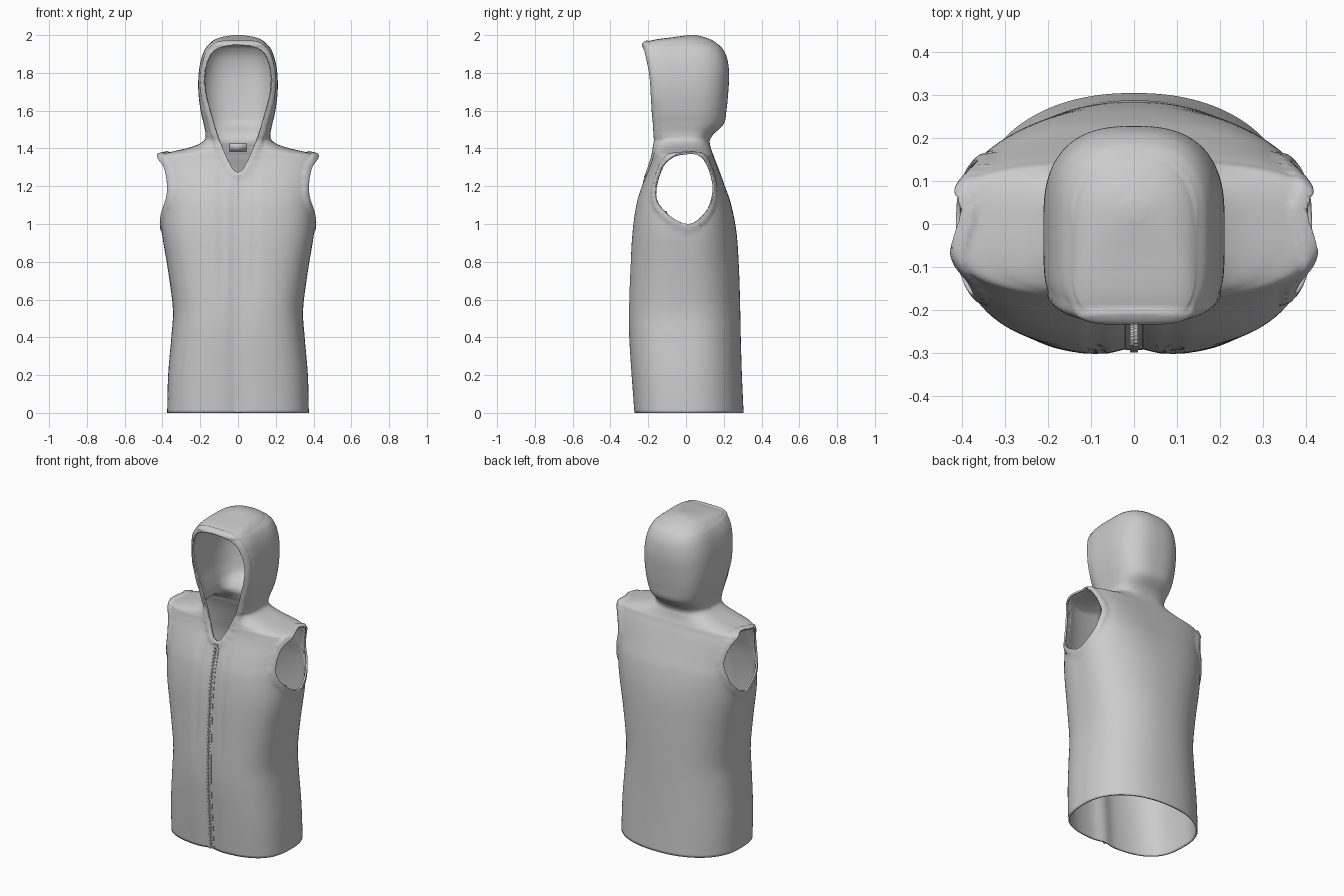
import bpy, bmesh, math
from mathutils import Vector, kdtree
from mathutils.bvhtree import BVHTree

if "Cube" in bpy.data.objects:
    bpy.data.objects.remove(bpy.data.objects["Cube"])

# Horizontal sections: z, half width, front y, back y, front squareness, back squareness
ROWS = [
    (0.00, .375, -.275, .305, 3.0, 2.2), (0.20, .370, -.290, .296, 3.0, 2.2),
    (0.40, .353, -.303, .290, 3.0, 2.2), (0.55, .345, -.305, .287, 3.0, 2.2),
    (0.75, .370, -.298, .281, 3.0, 2.2), (0.95, .402, -.286, .268, 3.0, 2.3),
    (1.10, .410, -.265, .240, 3.0, 2.6), (1.20, .418, -.235, .206, 3.0, 2.8),
    (1.30, .432, -.195, .170, 3.0, 3.0), (1.345, .434, -.180, .152, 3.0, 3.0),
    (1.368, .415, -.175, .144, 3.0, 3.0), (1.385, .340, -.172, .137, 3.0, 2.8),
    (1.41, .240, -.170, .130, 3.0, 2.6), (1.44, .182, -.168, .126, 3.5, 2.5),
    (1.475, .172, -.170, .145, 4.5, 2.5), (1.53, .182, -.174, .200, 5.0, 2.5),
    (1.60, .198, -.181, .214, 5.5, 2.6), (1.70, .210, -.191, .224, 6.0, 2.6),
    (1.80, .208, -.203, .228, 6.0, 2.6), (1.88, .193, -.214, .217, 6.0, 2.6),
    (1.93, .172, -.222, .192, 5.0, 2.6), (1.955, .150, -.222, .165, 5.0, 2.5),
    (1.975, .125, -.170, .135, 4.0, 2.4), (1.99, .085, -.060, .095, 3.0, 2.2),
    (2.00, .025, .010, .055, 2.0, 2.0)]
ARMHOLE = [(.01, 1.0), (-.05, 1.02), (-.11, 1.065), (-.155, 1.13), (-.153, 1.21),
           (-.12, 1.305), (-.07, 1.352), (-.02, 1.368), (.06, 1.368), (.11, 1.315),
           (.14, 1.22), (.14, 1.16), (.115, 1.08), (.06, 1.02)]
HALF_FACE = [(.025, 1.285), (.08, 1.4), (.116, 1.5), (.145, 1.6), (.168, 1.69), (.175, 1.77),
             (.165, 1.84), (.14, 1.9), (.1, 1.932), (.05, 1.945)]
FACE = HALF_FACE + [(-x, z) for x, z in reversed(HALF_FACE)]
N, STEPS = 128, 8


def spline(pts, steps, closed):
    """Catmull-Rom through tuples of any length."""
    n, out = len(pts), []
    for i in range(n if closed else n - 1):
        q = [pts[k % n] if closed else pts[min(max(k, 0), n - 1)] for k in range(i - 1, i + 3)]
        for s in range(steps):
            t = s / steps
            out.append(tuple(.5 * (2 * b + (c - a) * t + (2 * a - 5 * b + 4 * c - d) * t * t
                                   + (3 * b - a - 3 * c + d) * t ** 3) for a, b, c, d in zip(*q)))
    return out if closed else out + [pts[-1]]


def smooth(t):
    t = min(max(t, 0), 1)
    return t * t * (3 - 2 * t)


def finish(bm, name, angle=40):
    me = bpy.data.meshes.new(name)
    bm.to_mesh(me)
    bm.free()
    ob = bpy.data.objects.new(name, me)
    bpy.context.collection.objects.link(ob)
    bpy.ops.object.select_all(action='DESELECT')
    ob.select_set(True)
    bpy.context.view_layer.objects.active = ob
    bpy.ops.object.shade_smooth_by_angle(angle=math.radians(angle))
    return ob


def cut_hole(bm, poly, to3d, keep):
    """Clip a convex outline out of the cloth, seen along one axis."""
    mid = sum((to3d(*p) for p in poly), Vector()) / len(poly)
    axis = to3d(1, 0).cross(to3d(0, 1))
    faces = [f for f in bm.faces if keep(f.calc_center_median())]
    for p, q in zip(poly, poly[1:] + poly[:1]):
        a, b = to3d(*p), to3d(*q)
        no = (b - a).cross(axis).normalized()
        if no.dot(mid - a) > 0:
            no = -no
        geom = set(faces)
        for f in faces:
            geom.update(f.edges)
            geom.update(f.verts)
        res = bmesh.ops.bisect_plane(bm, geom=list(geom), dist=1e-5, plane_co=a, plane_no=no)
        faces = [f for f in res['geom'] if isinstance(f, bmesh.types.BMFace)
                 and (f.calc_center_median() - a).dot(no) < 0]
    bmesh.ops.delete(bm, geom=faces, context='FACES')


# Vest body and hood in one continuous loft
bm = bmesh.new()
rings = []
for z, hx, yf, yb, nf, nb in spline(ROWS, STEPS, False):
    yc = (yf + yb) / 2 if z > 1.96 else .01
    ring = []
    for j in range(N):
        a = math.tau * (j + .5) / N
        c, s = math.cos(a), math.sin(a)
        n = nf if s < 0 else nb
        r = (abs(c) ** n + abs(s) ** n) ** (-1 / n)
        x, y = hx * r * c, yc + r * s * (yb - yc if s > 0 else yc - yf)
        if s < 0:  # sunken zip line and placket folds
            y += .016 * math.exp(-(x / .05) ** 2) * smooth((1.32 - z) / .2)
            fold = smooth((z - .4) / .4) * smooth((1.36 - z) / .15)
            y += .008 * fold * math.exp(-((abs(x) - .085) / .014) ** 2)
        ring.append(bm.verts.new((x, y, z)))
    rings.append(ring)
for lo, hi in zip(rings, rings[1:]):
    for j in range(N):
        k = (j + 1) % N
        bm.faces.new((lo[j], lo[k], hi[k], hi[j]))
bm.faces.new(rings[-1])

# Zip path measured on the closed cloth
bvh = BVHTree.FromBMesh(bm)


def front_y(z):
    return bvh.ray_cast(Vector((.001, -1, z)), Vector((0, 1, 0)))[0].y


def back_y(z):
    return bvh.ray_cast(Vector((.001, 1, z)), Vector((0, -1, 0)))[0].y


zip_path = [(z, front_y(z)) for z in (.004 + 1.25 * i / 120 for i in range(121))]
label_y = [(z, back_y(z) - .017) for z in (1.385, 1.425)]

# Arm and face openings
arm = spline(ARMHOLE, 3, True)
for side in (1, -1):
    cut_hole(bm, arm, lambda u, v: Vector((0, u, v)), lambda c: c.x * side > .25 and c.z > .9)
cut_hole(bm, spline(FACE, 2, True), lambda u, v: Vector((u, 0, v)),
         lambda c: c.y < -.08 and c.z > 1.2)
bmesh.ops.remove_doubles(bm, verts=bm.verts, dist=.0015)

# Raised hem band round every opening
bm.normal_update()
edge = [v.co.copy() for v in bm.verts if v.is_boundary and v.co.z > .02]
kd = kdtree.KDTree(len(edge))
for i, co in enumerate(edge):
    kd.insert(co, i)
kd.balance()
moves = []
for v in bm.verts:
    d = kd.find(v.co)[2]
    if d < .04:
        moves.append((v, v.normal * .008 * smooth((.04 - d) / .012)))
for v, m in moves:
    v.co += m
vest = finish(bm, "hooded_vest", 60)
mod = vest.modifiers.new("cloth", 'SOLIDIFY')
mod.thickness = .01
mod.offset = -1


def box(bm, size, at):
    m = bmesh.ops.create_cube(bm, size=1)['verts']
    for v in m:
        v.co = Vector(a * b for a, b in zip(v.co, size)) + Vector(at)


# Zip tape
bm = bmesh.new()
prev = None
for z, y in zip_path:
    row = [bm.verts.new((x, y + dy, z)) for x, dy in
           ((-.022, .004), (-.02, -.004), (-.006, -.004), (.006, -.004), (.02, -.004), (.022, .004))]
    if prev:
        for i in range(5):
            bm.faces.new((prev[i], prev[i + 1], row[i + 1], row[i]))
    prev = row
finish(bm, "zip_tape")

# Interlocking zip teeth
bm = bmesh.new()
for i, (z, y) in enumerate(zip_path):
    box(bm, (.011, .007, .006), ((.004 if i % 2 else -.004), y - .006, z))
finish(bm, "zip_teeth", 30)

# Zip slider with pull tab
bm = bmesh.new()
z, y = zip_path[-1]
box(bm, (.026, .014, .03), (0, y - .006, z - .012))
box(bm, (.012, .005, .05), (0, y - .016, z - .045))
finish(bm, "zip_slider", 30)

# Plain label inside the back of the neck
bm = bmesh.new()
lo, hi = [[bm.verts.new((x, y, z)) for x in (-.045, .045)] for z, y in label_y]
bm.faces.new((lo[0], lo[1], hi[1], hi[0]))
label = finish(bm, "neck_label", 30)
label.modifiers.new("thickness", 'SOLIDIFY').thickness = .006
